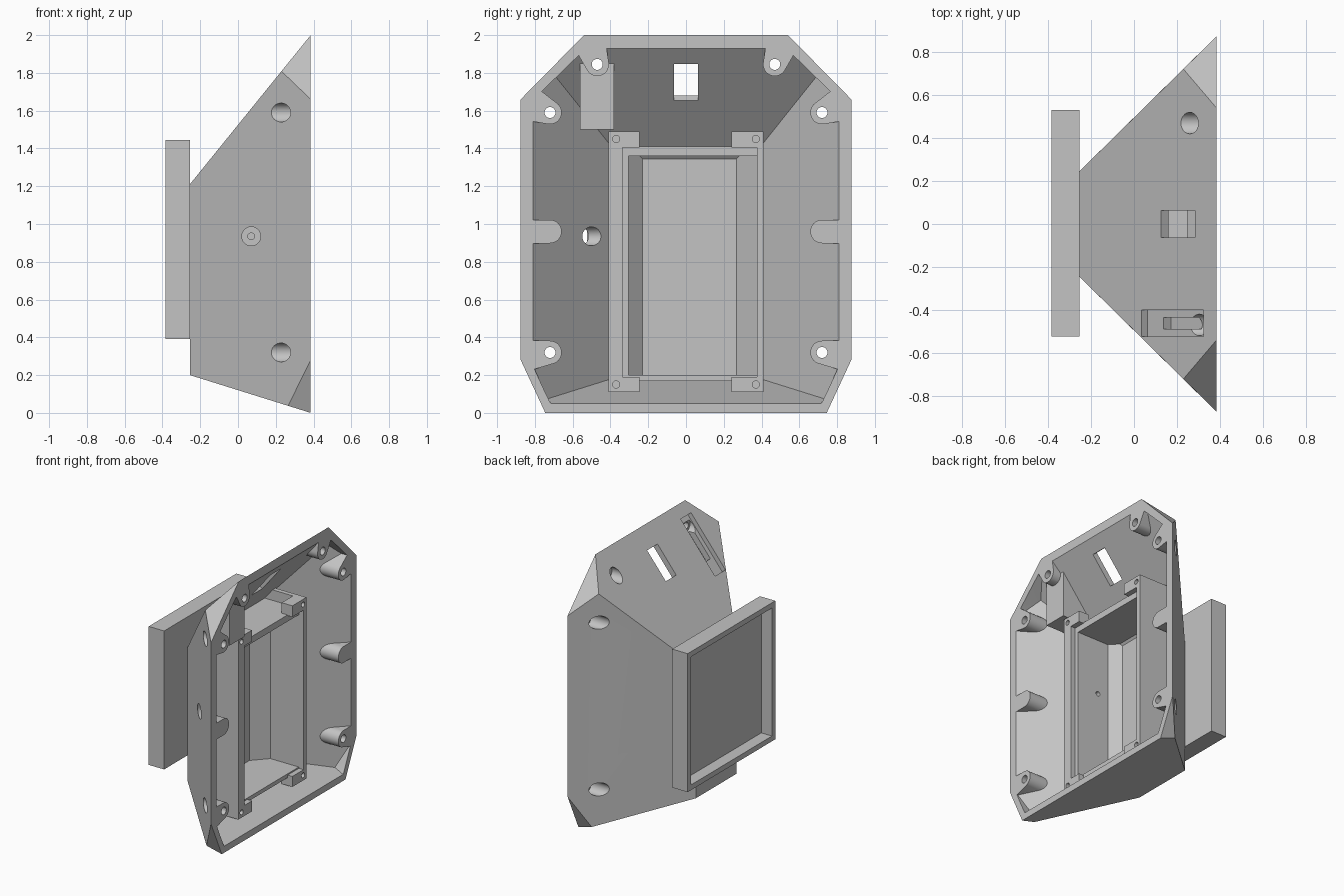
import bpy, bmesh, math
from mathutils import Matrix, Vector

cube = bpy.data.objects.get("Cube")
if cube:
    bpy.data.objects.remove(cube, do_unlink=True)

grey = bpy.data.materials.new("plain grey plastic")
grey.use_nodes = True
grey.diffuse_color = (0.55, 0.55, 0.55, 1)
grey.node_tree.nodes["Principled BSDF"].inputs["Base Color"].default_value = (0.55, 0.55, 0.55, 1)


def hull(name, points):
    """Convex solid around the points."""
    bm = bmesh.new()
    for p in points:
        bm.verts.new(p)
    res = bmesh.ops.convex_hull(bm, input=bm.verts)
    junk = [g for g in res["geom_interior"] + res["geom_unused"] if isinstance(g, bmesh.types.BMVert)]
    if junk:
        bmesh.ops.delete(bm, geom=list(set(junk)), context="VERTS")
    bmesh.ops.dissolve_limit(bm, angle_limit=0.01, verts=bm.verts, edges=bm.edges)
    bmesh.ops.recalc_face_normals(bm, faces=bm.faces)
    mesh = bpy.data.meshes.new(name)
    bm.to_mesh(mesh)
    bm.free()
    mesh.materials.append(grey)
    ob = bpy.data.objects.new(name, mesh)
    bpy.context.collection.objects.link(ob)
    return ob


def box(name, x, y, z):
    return hull(name, [(a, b, c) for a in x for b in y for c in z])


def tilted_box(name, centre, size, tilt):
    m = Matrix.Translation(centre) @ Matrix.Rotation(tilt, 4, "Y")
    s = Vector(size) / 2
    return hull(name, [m @ Vector((a * s.x, b * s.y, c * s.z))
                       for a in (-1, 1) for b in (-1, 1) for c in (-1, 1)])


def ring(y, z, r, n=32):
    return [(y + r * math.cos(2 * math.pi * i / n), z + r * math.sin(2 * math.pi * i / n)) for i in range(n)]


def prism_x(name, section, x0, x1):
    return hull(name, [(x, y, z) for x in (x0, x1) for y, z in section])


def prism_y(name, section, y0, y1):
    return hull(name, [(x, y, z) for y in (y0, y1) for x, z in section])


def carve(target, cutter):
    """Subtract the cutter, then discard it."""
    mod = target.modifiers.new("cut", "BOOLEAN")
    mod.operation = "DIFFERENCE"
    mod.solver = "EXACT"
    mod.object = cutter
    bpy.context.view_layer.objects.active = target
    bpy.ops.object.modifier_apply(modifier=mod.name)
    bpy.data.objects.remove(cutter, do_unlink=True)


def mirrored(half):
    return [(s * y, z) for y, z in half for s in (-1, 1)]


# Outer housing: tapered block with chamfered corners
RIM = 0.385
rim = mirrored([(0.54, 2.0), (0.875, 1.66), (0.875, 0.28), (0.745, 0.0)])
shell = hull("housing", [(RIM, y, z) for y, z in rim]
             + [(0.23, s * 0.722, 1.809) for s in (-1, 1)]
             + [(0.265, s * 0.757, 0.0375) for s in (-1, 1)]
             + [(-0.255, y, z) for y, z in mirrored([(0.245, 1.21), (0.245, 0.2)])])

# Cavity, with the inner parts carved out of it so they stay solid
inner = mirrored([(0.525, 1.93), (0.81, 1.65), (0.81, 0.25), (0.715, 0.05)])
cavity = hull("cavity", [(x, y, z) for x in (RIM, 0.5) for y, z in inner]
              + [(0.263, s * 0.69, 1.78) for s in (-1, 1)]
              + [(0.305, s * 0.731, 0.075) for s in (-1, 1)]
              + [(-0.09, y, z) for y, z in mirrored([(0.342, 1.344), (0.342, 0.197)])])

# Screw bosses and middle ribs: rounded end plus a root in the rim
bosses = [
    (0.47, 1.845, [(0.425, 1.96), (0.59, 1.93)]),
    (0.72, 1.59, [(0.85, 1.55), (0.80, 1.73)]),
    (0.72, 0.32, [(0.85, 0.385), (0.84, 0.22)]),
    (0.72, 0.96, [(0.86, 1.022), (0.86, 0.898)]),
]
for s in (-1, 1):
    for y, z, root in bosses:
        section = [(s * a, b) for a, b in ring(y, z, 0.062) + root]
        carve(cavity, prism_x("boss", section, -0.4, 0.6))

# Socket block behind the sloping top
carve(cavity, box("socket_block", (-0.4, 0.32), (-0.56, -0.38), (1.5, 1.9)))

# Display rack: side walls, ledges, bars, corner blocks, sloped floor edges
carve(cavity, box("rack_wall", (-0.3, 0.29), (-0.41, -0.335), (0.11, 1.49)))
carve(cavity, box("rack_ledge", (-0.3, 0.25), (-0.36, -0.305), (0.175, 1.41)))
carve(cavity, box("rack_wall", (-0.3, 0.29), (0.375, 0.41), (0.11, 1.49)))
carve(cavity, box("rack_bar", (-0.3, 0.25), (-0.35, 0.39), (1.36, 1.41)))
carve(cavity, box("rack_bar", (-0.3, 0.25), (-0.35, 0.39), (0.17, 0.2)))
for z in ((1.405, 1.49), (0.11, 0.19)):
    for y in ((-0.41, -0.245), (0.24, 0.41)):
        carve(cavity, box("rack_block", (0.2, 0.29), y, z))
for edge in ([(-0.23, -0.09), (-0.305, -0.02), (-0.4, -0.02)],
             [(0.267, -0.09), (0.375, 0.01), (0.4, 0.01)]):
    feet = [(edge[0][0], -0.2), (edge[2][0], -0.2)]
    carve(cavity, hull("floor_edge", [(x, y, z) for z in (0.12, 1.4) for y, x in edge + feet]))

carve(shell, cavity)

# Screw holes with counterbores from behind
for s in (-1, 1):
    for y, z, root in bosses[:3]:
        carve(shell, prism_x("counterbore", ring(s * y, z, 0.05), -0.6, 0.33))
        carve(shell, prism_x("screw_hole", ring(s * y, z, 0.029), 0.2, 0.6))
    for z in (1.45, 0.15):
        carve(shell, prism_x("rack_hole", ring(s * 0.37, z, 0.019, 16), 0.22, 0.4))

# Side hole, narrowing through the rack wall
carve(shell, prism_y("side_hole", ring(0.07, 0.935, 0.05), -1, -0.415))
carve(shell, prism_y("pin_hole", ring(0.07, 0.935, 0.018, 16), -0.5, -0.28))

# Window, and socket recess with slot, square to the sloping top
tilt = math.atan2(0.64, 0.79)
carve(shell, tilted_box("window", (0.215, 0, 1.77), (0.3, 0.125, 0.25), tilt))
carve(shell, tilted_box("recess", (0.18, -0.4625, 1.747), (0.07, 0.125, 0.46), tilt))
carve(shell, tilted_box("slot", (0.2, -0.4625, 1.74), (0.12, 0.055, 0.235), tilt))

# Rear tray with a shallow recess
tray = box("rear_tray", (-0.385, -0.255), (-0.525, 0.53), (0.39, 1.445))
carve(tray, box("tray_recess", (-0.5, -0.295), (-0.485, 0.49), (0.43, 1.405)))

for ob in (shell, tray):
    bpy.ops.object.select_all(action="DESELECT")
    ob.select_set(True)
    bpy.context.view_layer.objects.active = ob
    bpy.ops.object.shade_smooth_by_angle(angle=math.radians(25))
